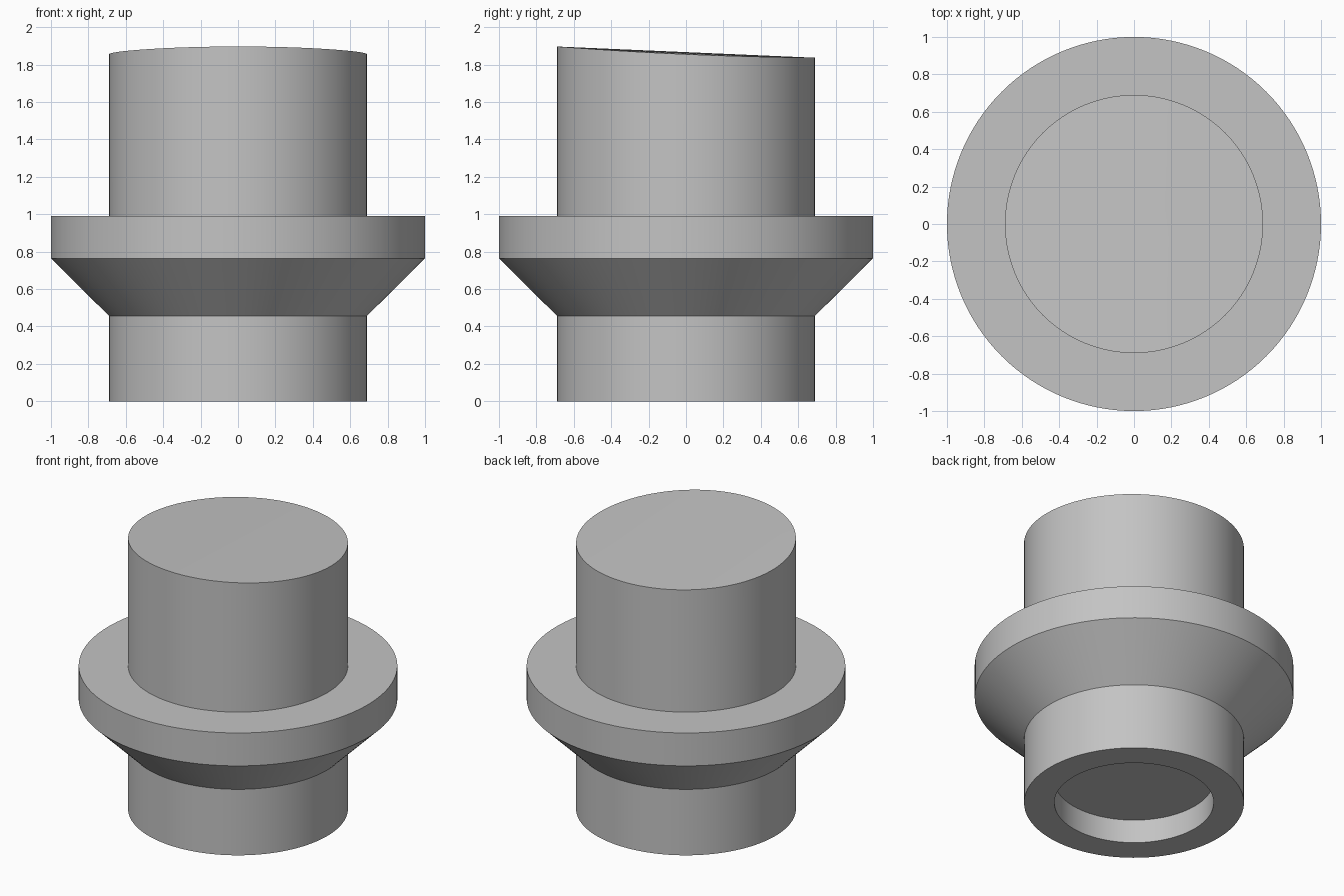
import bpy, bmesh, math
from mathutils import Vector

cube = bpy.data.objects.get("Cube")
if cube:
    bpy.data.objects.remove(cube, do_unlink=True)

R = 0.69          # stem radius
SEGMENTS = 128

grey = bpy.data.materials.new("plain grey")
grey.use_nodes = True
color = (0.55, 0.55, 0.55, 1)
grey.diffuse_color = color
grey.node_tree.nodes["Principled BSDF"].inputs["Base Color"].default_value = color


def top_height(x, y):
    """Sloping stem top, gently arched from side to side."""
    return 1.867 - 0.03 * y / R - 0.0115 * (x / R) ** 2


# Half section from the recess floor, round the flange, to the stem top
profile = [(0, 0.163), (0.5, 0.163), (0.5, 0), (R, 0), (R, 0.457),
           (1, 0.764), (1, 0.992), (R, 0.992)]
profile += [(R * i / 8, 1.87) for i in range(8, -1, -1)]

bm = bmesh.new()
verts = [bm.verts.new((r, 0, z)) for r, z in profile]
edges = [bm.edges.new(pair) for pair in zip(verts, verts[1:])]
bmesh.ops.spin(bm, geom=verts + edges, cent=(0, 0, 0), axis=(0, 0, 1),
               angle=math.tau, steps=SEGMENTS, use_merge=True)
bmesh.ops.remove_doubles(bm, verts=bm.verts, dist=1e-4)

# Shape the stem top
for v in bm.verts:
    if v.co.z > 1.5:
        v.co.z = top_height(v.co.x, v.co.y)
bmesh.ops.recalc_face_normals(bm, faces=bm.faces)

mesh = bpy.data.meshes.new("flanged_plug")
bm.to_mesh(mesh)
bm.free()
mesh.materials.append(grey)
plug = bpy.data.objects.new("flanged_plug", mesh)
bpy.context.collection.objects.link(plug)

# Smooth curved walls with crisp rims
bpy.ops.object.select_all(action="DESELECT")
plug.select_set(True)
bpy.context.view_layer.objects.active = plug
bpy.ops.object.shade_smooth_by_angle(angle=math.radians(30))
